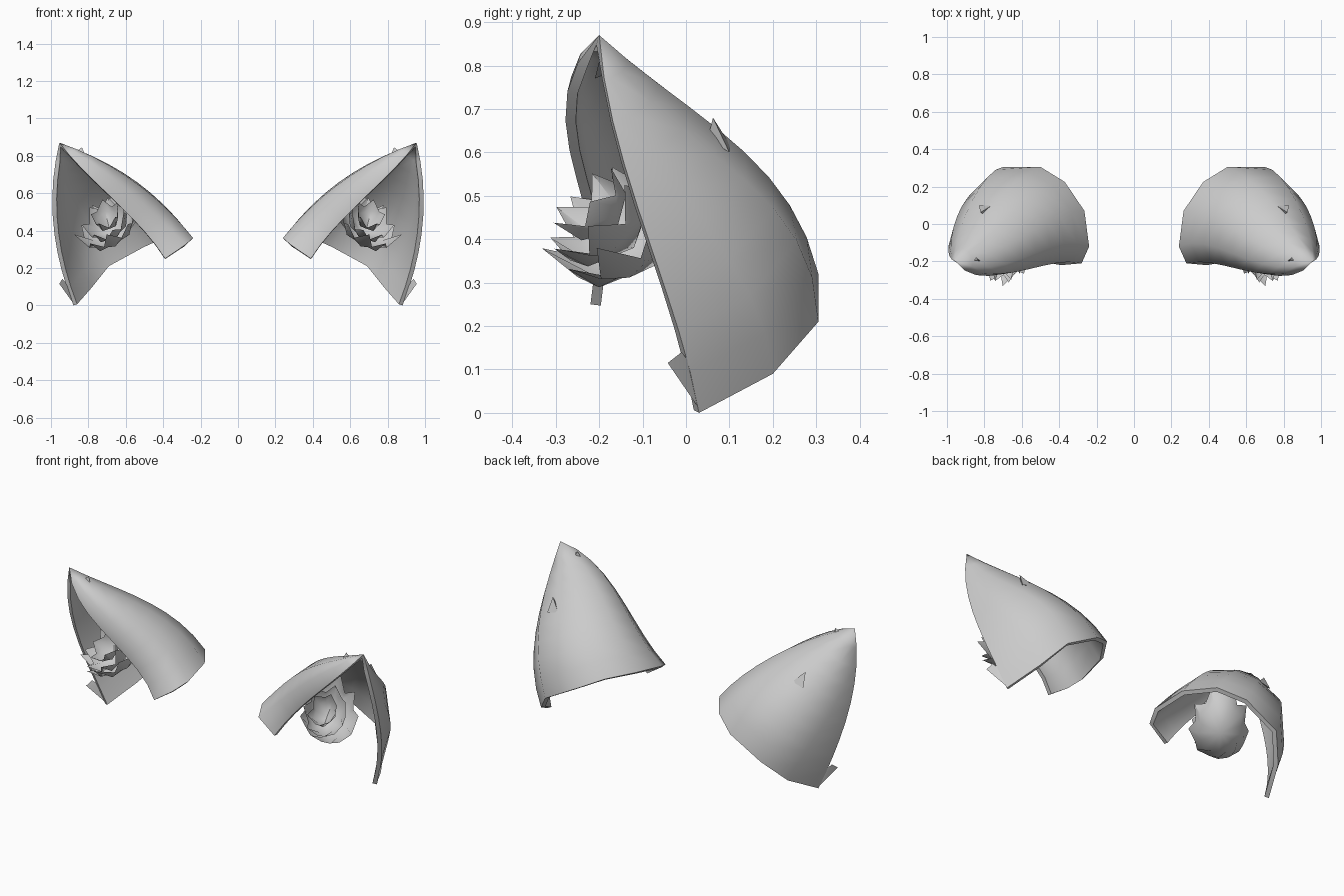
import bpy, bmesh, math, random
from mathutils import Vector

if "Cube" in bpy.data.objects:
    bpy.data.objects.remove(bpy.data.objects["Cube"])

random.seed(4)


def finish(name, verts, faces, thickness=0.0, angle=60):
    me = bpy.data.meshes.new(name)
    me.from_pydata([tuple(v) for v in verts], [], faces)
    ob = bpy.data.objects.new(name, me)
    bpy.context.collection.objects.link(ob)
    if thickness:
        m = ob.modifiers.new("thickness", 'SOLIDIFY')
        m.thickness = thickness
        m.offset = -1
    m = ob.modifiers.new("pair", 'MIRROR')
    m.use_mirror_merge = False
    bpy.ops.object.select_all(action='DESELECT')
    ob.select_set(True)
    bpy.context.view_layer.objects.active = ob
    bpy.ops.object.convert(target='MESH')
    bpy.ops.object.shade_smooth_by_angle(angle=math.radians(angle))
    return ob


# ear shell: three cross-section arcs (front inner rim -> back -> outer rim) and a tip
base = [(.39, -.22, .25), (.28, -.21, .325), (.24, -.12, .36), (.265, .07, .39),
        (.37, .225, .38), (.50, .305, .32), (.70, .305, .21), (.80, .20, .09), (.88, .03, 0)]
middle = [(.65, -.255, .55), (.60, -.25, .62), (.56, -.17, .665), (.57, -.05, .68),
          (.66, .04, .675), (.76, .09, .64), (.88, .095, .57), (.96, 0, .49), (.99, -.11, .47)]
upper = [(.89, -.257, .79), (.86, -.25, .815), (.84, -.23, .825), (.84, -.18, .825),
         (.86, -.13, .81), (.90, -.105, .79), (.95, -.11, .745), (.978, -.145, .71), (.985, -.175, .70)]
tip = Vector((.955, -.20, .87))


def curve_through(pts, f):
    # Lagrange curve with chord-length parameters
    t = [0.0]
    for a, b in zip(pts, pts[1:]):
        t.append(t[-1] + (b - a).length)
    u = f * t[-1]
    out = Vector((0, 0, 0))
    for i, p in enumerate(pts):
        w = 1.0
        for j in range(len(pts)):
            if j != i:
                w *= (u - t[j]) / (t[i] - t[j])
        out += p * w
    return out


rows, n = 9, len(base)
verts, faces = [], []
for r in range(rows):
    for b, m, u in zip(base, middle, upper):
        verts.append(curve_through([Vector(b), Vector(m), Vector(u), tip], r / rows))
verts.append(tip)
for r in range(rows):
    for i in range(n - 1):
        a, b = r * n + i, r * n + i + 1
        if r < rows - 1:
            faces.append((a, a + n, b + n, b))
        else:
            faces.append((a, rows * n, b))
finish("ear_shell", verts, faces, 0.024)


# fur tufts: nested creased cups with ragged points
def tuft(name, pole, rim, radius, points, twist):
    pole, rim = Vector(pole), Vector(rim)
    axis = (rim - pole).normalized()
    side = axis.cross(Vector((0, 0, 1))).normalized()
    up = side.cross(axis)
    k = points * 2
    vs, fs = [pole], []
    for ring, (rad, along) in enumerate([(.78, .4), (1.0, 1.0)]):
        for i in range(k):
            ang = 2 * math.pi * i / k + twist
            out = i % 2
            rr = radius * rad * (1.0 if out else .84)
            al = along
            if ring:
                al *= random.uniform(.85, 1.2) if out else .6
                rr *= random.uniform(.92, 1.08)
            vs.append(pole + (rim - pole) * al
                      + side * math.cos(ang) * rr * .8 + up * math.sin(ang) * rr)
    for i in range(k):
        j = (i + 1) % k
        fs.append((0, 1 + j, 1 + i))
        fs.append((1 + i, 1 + j, 1 + k + j, 1 + k + i))
    finish(name, vs, fs, 0, 40)


tuft("outer_fur", (.64, -.07, .34), (.71, -.16, .47), .20, 9, .2)
tuft("middle_fur", (.67, -.12, .38), (.71, -.215, .48), .15, 7, .5)
tuft("inner_fur", (.69, -.16, .42), (.71, -.24, .50), .10, 5, .1)


# stray hair points on the shell and at its outer lower rim
def hair(name, a, b, c, point):
    finish(name, [a, b, c, point], [(0, 1, 3), (1, 2, 3), (2, 0, 3), (0, 2, 1)], 0, 30)


hair("back_hair", (.80, .05, .63), (.76, .10, .62), (.83, .10, .60), (.82, .062, .68))
hair("top_hair", (.88, -.20, .81), (.80, -.21, .77), (.86, -.16, .79), (.835, -.19, .845))
hair("rim_hair", (.88, .03, .01), (.94, -.01, .14), (.90, .02, .10), (.955, -.042, .115))
